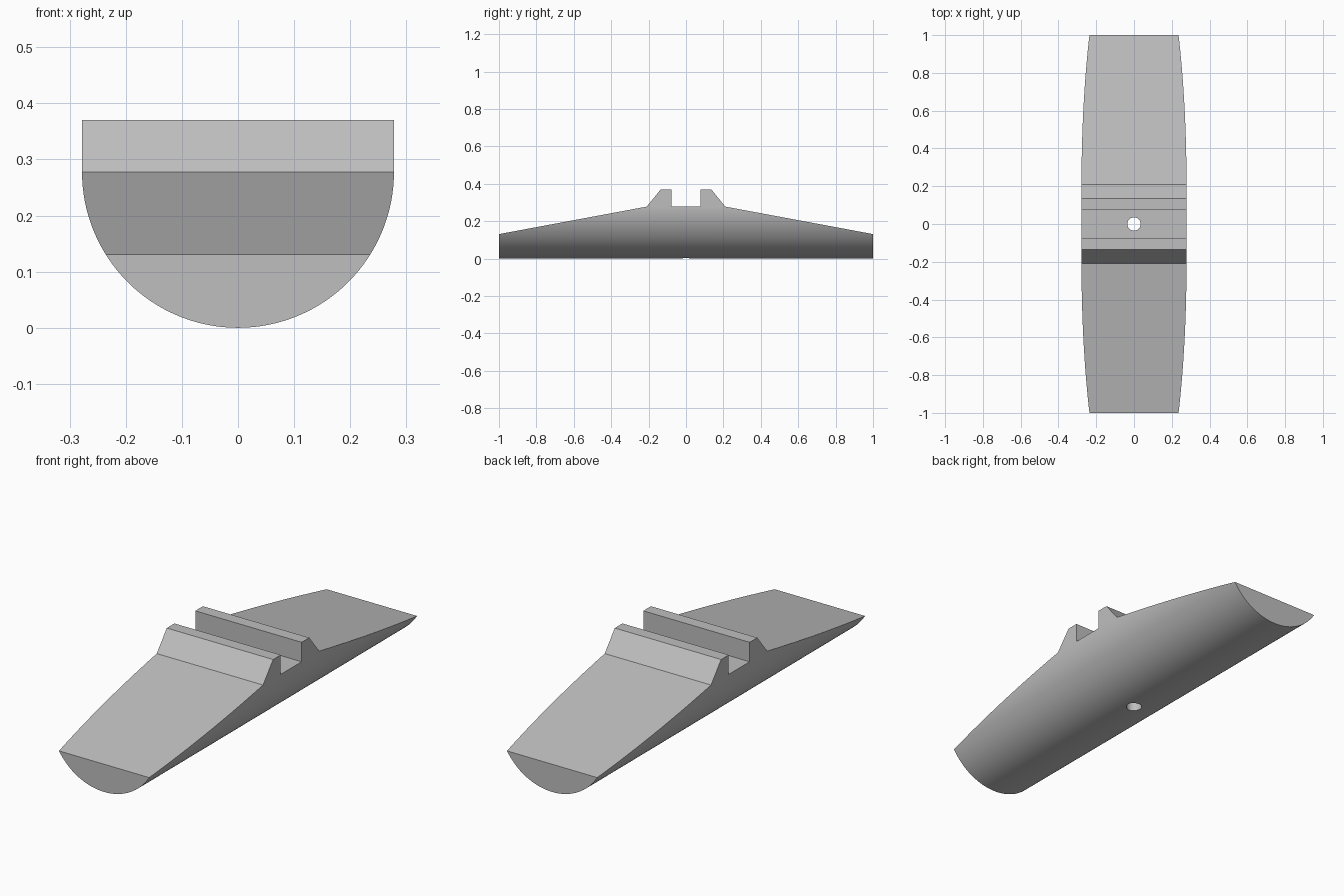
import bpy, bmesh, math
from mathutils import Vector

cube = bpy.data.objects.get("Cube")
if cube:
    bpy.data.objects.remove(cube, do_unlink=True)

RADIUS = 0.278       # rounded underside
HALF = 1.0           # half length

grey = bpy.data.materials.new("light grey")
grey.use_nodes = True
colour = (0.52, 0.52, 0.52, 1)
grey.diffuse_color = colour
grey.node_tree.nodes["Principled BSDF"].inputs["Base Color"].default_value = colour


def prism(name, points, direction):
    """Extrude a closed outline of 3D points along a direction."""
    bm = bmesh.new()
    face = bm.faces.new([bm.verts.new(p) for p in points])
    grown = bmesh.ops.extrude_face_region(bm, geom=[face])["geom"]
    moved = [g for g in grown if isinstance(g, bmesh.types.BMVert)]
    bmesh.ops.translate(bm, verts=moved, vec=Vector(direction))
    bmesh.ops.recalc_face_normals(bm, faces=bm.faces)
    mesh = bpy.data.meshes.new(name)
    bm.to_mesh(mesh)
    bm.free()
    mesh.materials.append(grey)
    obj = bpy.data.objects.new(name, mesh)
    bpy.context.collection.objects.link(obj)
    return obj


def cut(target, tool, operation):
    """Apply a boolean and discard the tool."""
    tool.hide_render = True
    mod = target.modifiers.new("cut", "BOOLEAN")
    mod.operation, mod.object, mod.solver = operation, tool, "EXACT"
    bpy.context.view_layer.objects.active = target
    bpy.ops.object.modifier_apply(modifier=mod.name)
    bpy.data.objects.remove(tool, do_unlink=True)


# Body: a trough-shaped bar with a half-round underside
SEGMENTS = 64
arc = [math.pi + math.pi * i / SEGMENTS for i in range(SEGMENTS + 1)]
section = [(RADIUS * math.cos(a), -1.2, RADIUS + RADIUS * math.sin(a)) for a in arc]
section += [(RADIUS, -1.2, 0.6), (-RADIUS, -1.2, 0.6)]
body = prism("rounded_rocker_body", section, (0, 2.4, 0))

# Side outline: tapered ends and two ridges around a central slot
half = [(HALF, -0.2), (HALF, 0.131), (0.21, RADIUS), (0.135, 0.37), (0.078, 0.37), (0.078, RADIUS)]
outline = half + [(-y, z) for y, z in reversed(half)]
cut(body, prism("side_outline", [(-0.5, y, z) for y, z in outline], (1, 0, 0)), "INTERSECT")

# Vertical bolt hole
ring = [2 * math.pi * i / 48 for i in range(48)]
hole = prism("hole_cutter", [(0.035 * math.cos(a), 0.035 * math.sin(a), -0.2) for a in ring], (0, 0, 0.8))
cut(body, hole, "DIFFERENCE")

# Smooth curves, crisp edges
bpy.ops.object.select_all(action="DESELECT")
body.select_set(True)
bpy.context.view_layer.objects.active = body
bpy.ops.object.shade_smooth_by_angle(angle=math.radians(30))
